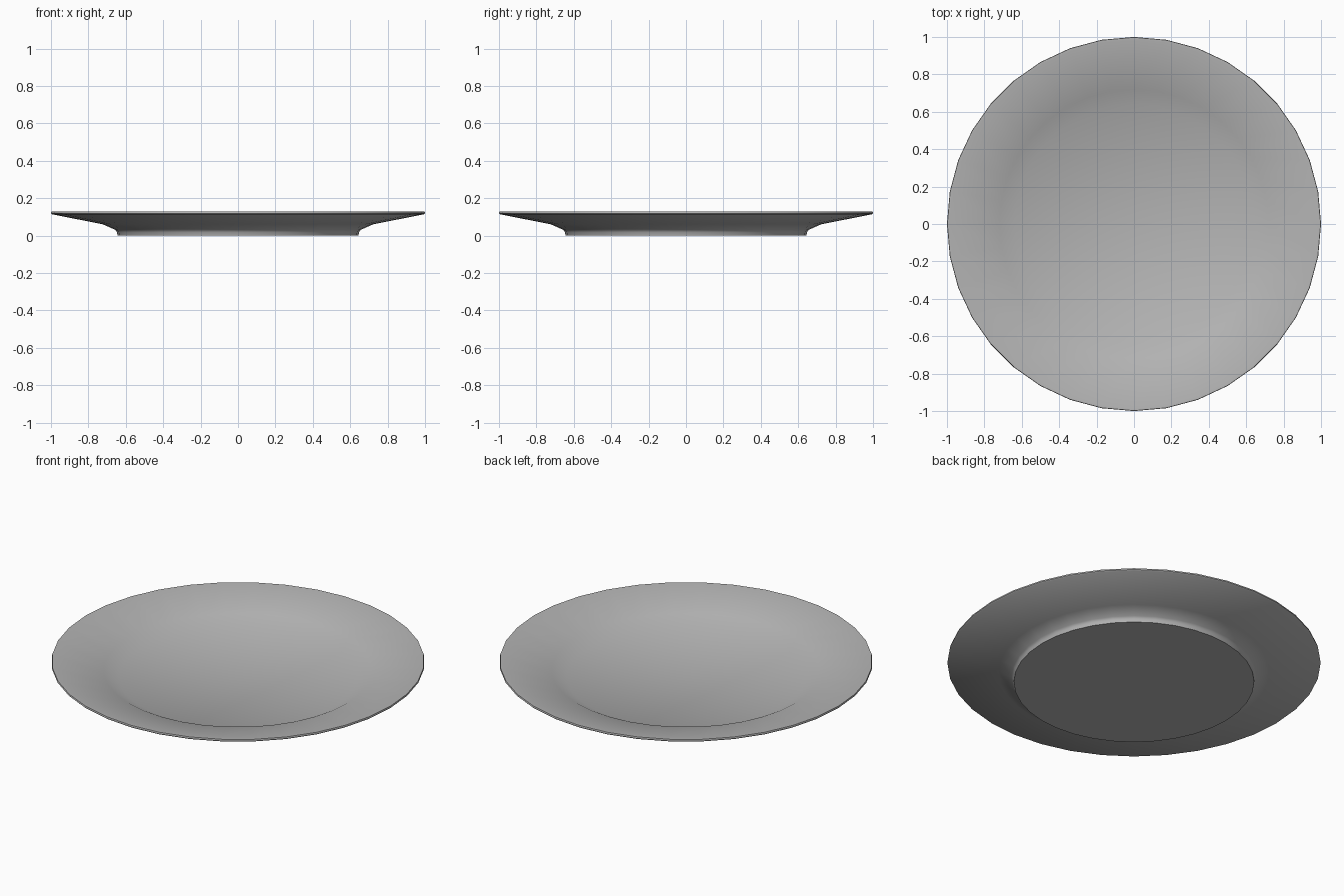
import bpy, bmesh, math

if "Cube" in bpy.data.objects:
    bpy.data.objects.remove(bpy.data.objects["Cube"])

SIDES = 36

# Plate cross-section (radius, height): foot, flared wall, lip, well
profile = [
    (0.644, 0.0), (0.647, 0.018), (0.656, 0.031),
    (0.725, 0.061), (0.995, 0.114), (1.0, 0.119),
    (0.998, 0.128), (0.985, 0.128), (0.72, 0.073), (0.64, 0.032),
]

bm = bmesh.new()
rings = []
for r, z in profile:
    rings.append([bm.verts.new((r * math.cos(2 * math.pi * i / SIDES),
                                r * math.sin(2 * math.pi * i / SIDES), z))
                  for i in range(SIDES)])

# Skin between neighbouring rings
for a, b in zip(rings, rings[1:]):
    for i in range(SIDES):
        j = (i + 1) % SIDES
        bm.faces.new((a[i], a[j], b[j], b[i]))

# Underside and well floor as fans, so the shading blends to the middle
for ring, z in ((rings[0], 0.0), (rings[-1], 0.022)):
    centre = bm.verts.new((0, 0, z))
    for i in range(SIDES):
        bm.faces.new((ring[i], ring[(i + 1) % SIDES], centre))
bmesh.ops.recalc_face_normals(bm, faces=bm.faces[:])

mesh = bpy.data.meshes.new("plate")
bm.to_mesh(mesh)
bm.free()
plate = bpy.data.objects.new("plate", mesh)
bpy.context.collection.objects.link(plate)

# Dark grey glaze
glaze = bpy.data.materials.new("grey_glaze")
glaze.diffuse_color = (0.46, 0.46, 0.46, 1)
glaze.use_nodes = True
glaze.node_tree.nodes["Principled BSDF"].inputs["Base Color"].default_value = glaze.diffuse_color
mesh.materials.append(glaze)

# Smooth shading with sharp foot and lip
bpy.context.view_layer.objects.active = plate
plate.select_set(True)
bpy.ops.object.shade_smooth_by_angle(angle=math.radians(50))
